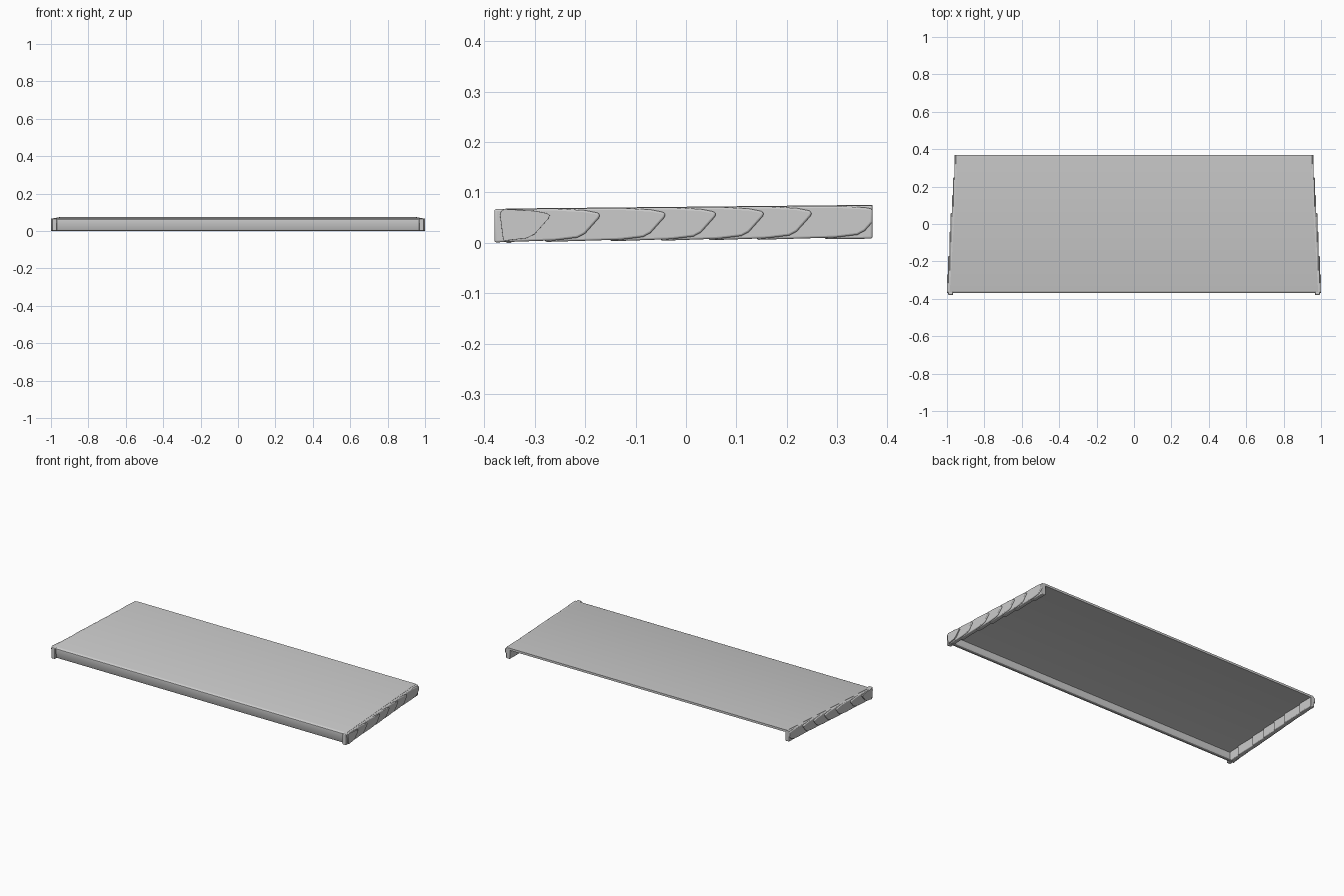
import bpy
import bmesh
from math import radians

cube = bpy.data.objects.get("Cube")
if cube:
    bpy.data.objects.remove(cube, do_unlink=True)

grey = bpy.data.materials.new("plain grey")
grey.use_nodes = True
GREY = (0.6, 0.6, 0.6, 1)
grey.diffuse_color = GREY
grey.node_tree.nodes["Principled BSDF"].inputs["Base Color"].default_value = GREY

FRONT, BACK = -0.37, 0.37


def rise(y):
    """The whole tray tilts up gently towards the back."""
    return 0.01 * (y - FRONT)


def extrude_profile(name, profile, x_start, x_end, bevel):
    """Extrude a y-z outline between two x limits, each a function of y."""
    bm = bmesh.new()
    ends = [[bm.verts.new((x(y), y, z + rise(y))) for y, z in profile]
            for x in (x_start, x_end)]
    for ring in ends:
        bm.faces.new(ring)
    for i in range(len(profile)):
        j = (i + 1) % len(profile)
        bm.faces.new((ends[0][i], ends[0][j], ends[1][j], ends[1][i]))
    bmesh.ops.recalc_face_normals(bm, faces=bm.faces)
    mesh = bpy.data.meshes.new(name)
    bm.to_mesh(mesh)
    bm.free()
    mesh.materials.append(grey)
    obj = bpy.data.objects.new(name, mesh)
    bpy.context.collection.objects.link(obj)
    if bevel:
        mod = obj.modifiers.new("soft edges", "BEVEL")
        mod.width = bevel
        mod.segments = 3
        mod.limit_method = "ANGLE"
        mod.angle_limit = radians(65)
    bpy.context.view_layer.objects.active = obj
    obj.select_set(True)
    bpy.ops.object.shade_smooth_by_angle(angle=radians(35))
    obj.select_set(False)
    return obj


# Top panel folding down into the rounded front lip
panel = [(BACK, 0.068), (-0.357, 0.068), (-0.364, 0.066), (-0.369, 0.061),
         (-0.37, 0.054), (-0.364, 0.009), (-0.361, 0.003), (-0.355, 0.0),
         (-0.347, 0.0), (-0.345, 0.004), (-0.349, 0.01), (-0.353, 0.045),
         (-0.35, 0.052), (-0.342, 0.055), (BACK, 0.055)]


def panel_edge(y):
    return 0.985 - 0.06 * (y - FRONT)


extrude_profile("top_panel_and_front_lip", panel,
                lambda y: -panel_edge(y), panel_edge, 0)

# Overlapping side scales, each one stepping inwards towards the back
tips = [-0.27, -0.17, -0.04, 0.06, 0.155, 0.25, 0.385, 0.5]
rear_curve = [(-0.09, 0.004), (-0.045, 0.009), (-0.03, 0.017), (-0.003, 0.047),
              (0.0, 0.054), (-0.006, 0.058), (-0.03, 0.063), (-0.09, 0.067)]
nose = [(-0.36, 0.067), (-0.367, 0.063), (-0.369, 0.055),
        (-0.363, 0.009), (-0.36, 0.003), (-0.354, 0.001)]

for side, label in ((1, "left"), (-1, "right")):
    for i, tip in enumerate(tips):
        if tip > BACK + 0.1:
            rear = [(BACK, 0.001), (BACK, 0.067)]
        elif tip > BACK:
            # The last pointed scale is trimmed flush with the open back
            rear = [(tip + y, z) for y, z in rear_curve if tip + y < BACK]
            rear[3:3] = [(BACK, 0.034), (BACK, 0.06)]
            rear.sort(key=lambda p: p[1])
        else:
            rear = [(tip + y, z) for y, z in rear_curve]
        if i == 0:
            front = nose
        else:
            start = tips[i - 1] - 0.11
            front = [(start, 0.067), (start, 0.001)]
        outer = 1.0 - 0.0066 * i
        extrude_profile(f"{label}_side_scale_{i + 1}", rear + front,
                        lambda y: side * (outer - 0.026),
                        lambda y: side * outer, 0.004)
